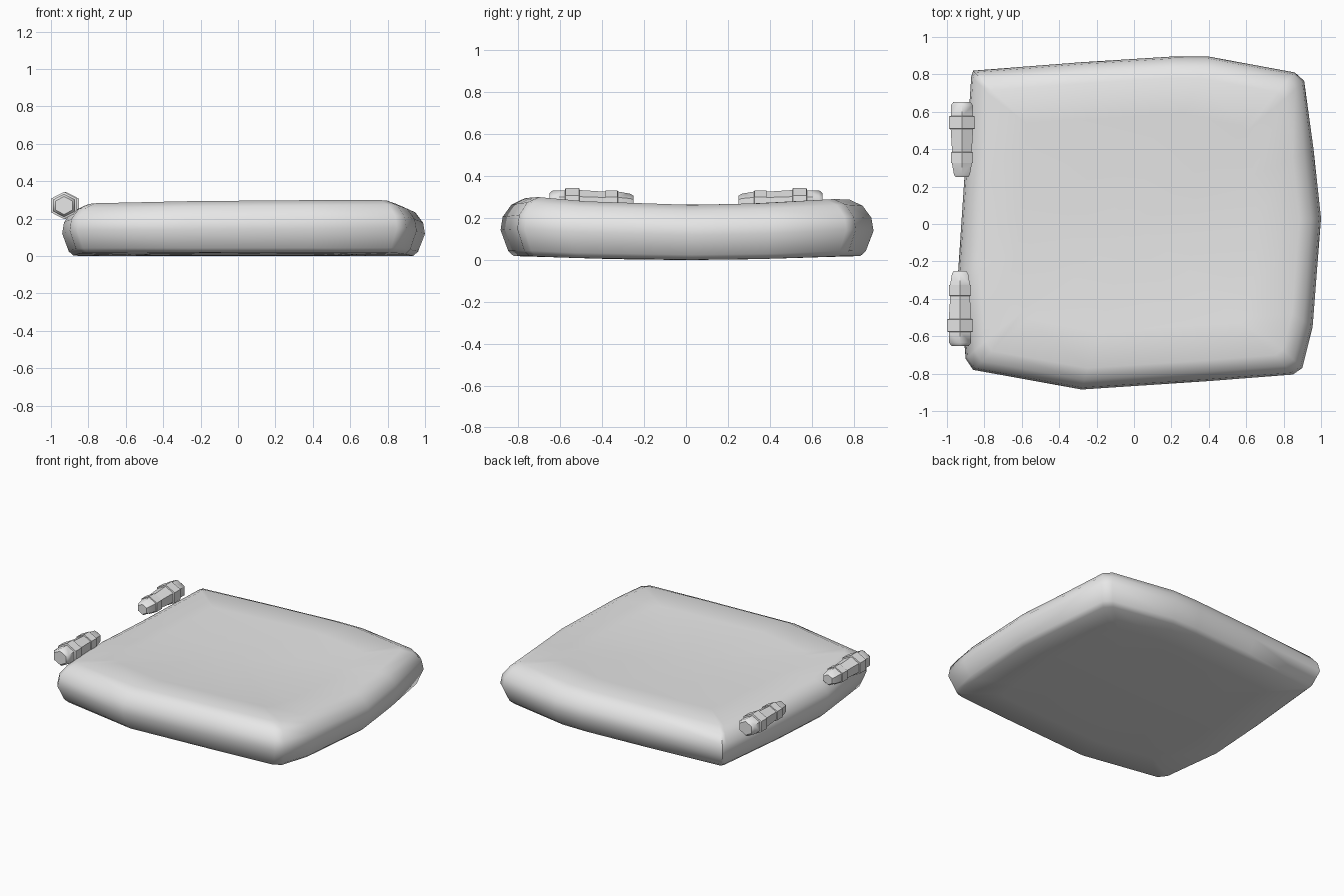
import bpy, bmesh, math

if "Cube" in bpy.data.objects:
    bpy.data.objects.remove(bpy.data.objects["Cube"])

grey = bpy.data.materials.new("light grey")
grey.diffuse_color = (0.8, 0.8, 0.8, 1)
grey.use_nodes = True
grey.node_tree.nodes["Principled BSDF"].inputs["Base Color"].default_value = grey.diffuse_color


def loft(name, rings, angle):
    """Skin a list of equal rings; a one-point ring closes an end as a fan."""
    bm = bmesh.new()
    vs = [[bm.verts.new(p) for p in r] for r in rings]
    for a, b in zip(vs, vs[1:]):
        n = max(len(a), len(b))
        for i in range(n):
            j = (i + 1) % n
            if len(a) == 1:
                bm.faces.new((a[0], b[i], b[j]))
            elif len(b) == 1:
                bm.faces.new((a[i], a[j], b[0]))
            else:
                bm.faces.new((a[i], a[j], b[j], b[i]))
    for end in (vs[0], vs[-1]):
        if len(end) > 1:
            bm.faces.new(end)
    bmesh.ops.recalc_face_normals(bm, faces=bm.faces)
    me = bpy.data.meshes.new(name)
    bm.to_mesh(me)
    bm.free()
    ob = bpy.data.objects.new(name, me)
    bpy.context.collection.objects.link(ob)
    me.materials.append(grey)
    bpy.ops.object.select_all(action='DESELECT')
    ob.select_set(True)
    bpy.context.view_layer.objects.active = ob
    bpy.ops.object.shade_smooth_by_angle(angle=math.radians(angle))
    return ob


# Stone slab: irregular outline, bulging sides, top dipping along the middle
outline = [(-0.86, 0.82), (-0.28, 0.865), (0.2, 0.895), (0.4, 0.895), (0.86, 0.81),
           (0.91, 0.765), (0.96, 0.4), (1.0, 0.03), (0.955, -0.55), (0.9, -0.77),
           (0.85, -0.805), (0.4, -0.84), (-0.28, -0.885), (-0.86, -0.78),
           (-0.9, -0.72), (-0.94, -0.25), (-0.91, 0.2), (-0.87, 0.79)]


def top_z(x, y):
    return 0.262 + min(1, (y / 0.75) ** 2) * (0.028 + 0.012 * x - 0.008 * y)


def bottom_z(x, y):
    return 0.018 * min(1, (y / 0.75) ** 2)


def slab_ring(inset, t, scale=1.0):
    ring = []
    for x, y in outline:
        x *= (1 - inset / 0.95) * scale
        y *= (1 - inset / 0.85) * scale
        lo, hi = bottom_z(x, y), top_z(x, y)
        ring.append((x, y, lo + (hi - lo) * t))
    return ring


rings = [[(0, 0, 0)], slab_ring(0.06, 0, 0.4), slab_ring(0.06, 0, 0.75)]
rings += [slab_ring(i, t) for i, t in ((0.06, 0), (0.035, 0.09), (0.0, 0.45),
                                       (0.01, 0.68), (0.05, 0.89), (0.11, 1.0))]
rings += [slab_ring(0.11, 1, 0.75), slab_ring(0.11, 1, 0.4), [(0, 0, top_z(0, 0))]]
loft("stone_slab", rings, 50)

# Two collared hinge pegs on the left edge, mirrored front to back
peg = [(0.25, 0.035), (0.265, 0.045), (0.325, 0.056), (0.327, 0.062), (0.383, 0.062),
       (0.385, 0.055), (0.508, 0.063), (0.51, 0.073), (0.575, 0.073), (0.578, 0.062),
       (0.635, 0.062), (0.652, 0.048)]
for name, side, cx in (("back_hinge_peg", 1, -0.92), ("front_hinge_peg", -1, -0.93)):
    loft(name, [[(cx + 1.1 * r * math.sin(k * math.pi / 3), side * y,
                  0.27 + r * math.cos(k * math.pi / 3)) for k in range(6)]
                for y, r in peg], 50)
